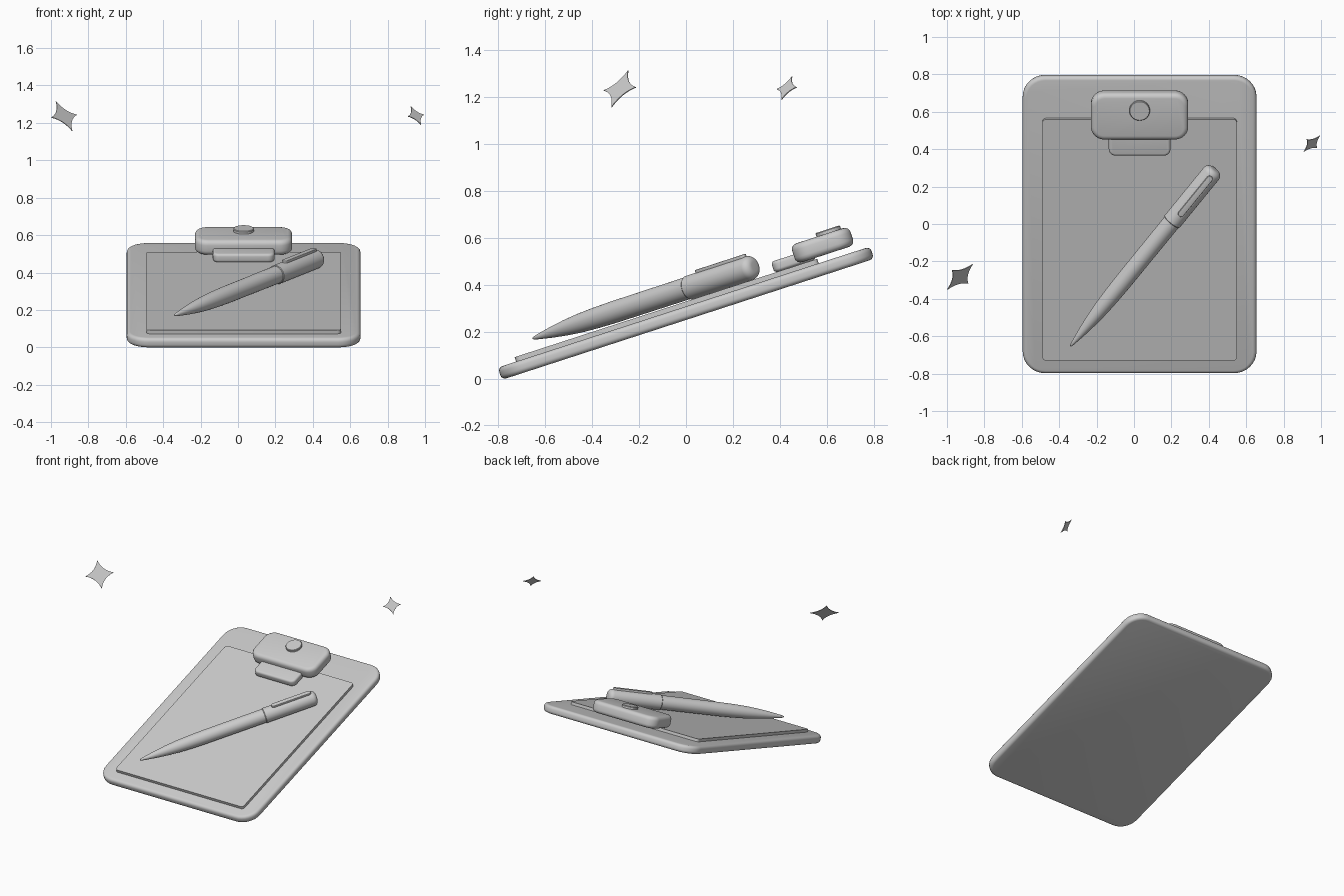
import bpy, bmesh, math
from mathutils import Matrix, Vector

if "Cube" in bpy.data.objects:
    bpy.data.objects.remove(bpy.data.objects["Cube"])

grey = bpy.data.materials.new("plain_grey")
grey.diffuse_color = (0.6, 0.6, 0.6, 1)
grey.use_nodes = True
grey.node_tree.nodes["Principled BSDF"].inputs["Base Color"].default_value = grey.diffuse_color

# Tilted frame shared by board, paper, clip and pen
TILT = Matrix.Translation((0.03, 0, 0.279)) @ Matrix.Rotation(math.radians(18), 4, 'X')


def finish(name, bm, matrix):
    bmesh.ops.recalc_face_normals(bm, faces=bm.faces)
    bm.transform(matrix)
    me = bpy.data.meshes.new(name)
    bm.to_mesh(me)
    bm.free()
    me.materials.append(grey)
    ob = bpy.data.objects.new(name, me)
    bpy.context.collection.objects.link(ob)
    bpy.ops.object.select_all(action='DESELECT')
    ob.select_set(True)
    bpy.context.view_layer.objects.active = ob
    bpy.ops.object.shade_smooth_by_angle(angle=math.radians(35))
    return ob


def plate(name, outline, z0, z1, bevel=0.0, matrix=TILT):
    """Extruded outline with softened rims."""
    bm = bmesh.new()
    face = bm.faces.new([bm.verts.new((x, y, z0)) for x, y in outline])
    ext = bmesh.ops.extrude_face_region(bm, geom=[face])
    top = [v for v in ext['geom'] if isinstance(v, bmesh.types.BMVert)]
    bmesh.ops.translate(bm, verts=top, vec=(0, 0, z1 - z0))
    bmesh.ops.recalc_face_normals(bm, faces=bm.faces)
    if bevel:
        rims = [e for e in bm.edges if abs(e.verts[0].co.z - e.verts[1].co.z) < 1e-6]
        bmesh.ops.bevel(bm, geom=rims, offset=bevel, segments=4, profile=0.5,
                        affect='EDGES', clamp_overlap=True)
    return finish(name, bm, matrix)


def rounded(x0, x1, y0, y1, r, n=8):
    pts = []
    corners = [(x1 - r, y1 - r), (x0 + r, y1 - r), (x0 + r, y0 + r), (x1 - r, y0 + r)]
    for k, (cx, cy) in enumerate(corners):
        for i in range(n + 1):
            a = (k + i / n) * math.pi / 2
            pts.append((cx + r * math.cos(a), cy + r * math.sin(a)))
    return pts


def lathe(name, profile, matrix, n=40):
    """Closed solid turned about z from (radius, height) pairs."""
    bm = bmesh.new()
    rings = [[bm.verts.new((r * math.cos(2 * math.pi * i / n),
                            r * math.sin(2 * math.pi * i / n), h)) for i in range(n)]
             for r, h in profile]
    for a, b in zip(rings, rings[1:]):
        for i in range(n):
            j = (i + 1) % n
            bm.faces.new((a[i], a[j], b[j], b[i]))
    bm.faces.new(rings[0])
    bm.faces.new(rings[-1])
    return finish(name, bm, matrix)


# Board and paper
plate("board", rounded(-0.625, 0.625, -0.835, 0.835, 0.12), -0.0275, 0.0275, 0.02)
plate("paper", rounded(-0.52, 0.52, -0.753, 0.604, 0.02, 5), 0.026, 0.0475)

# Clip: body, pressing tongue and round button
plate("clip_body", rounded(-0.26, 0.26, 0.513, 0.775, 0.07), 0.054, 0.138, 0.026)
plate("clip_tongue", rounded(-0.165, 0.165, 0.412, 0.60, 0.035), 0.0475, 0.096, 0.014)
lathe("clip_button", [(0.055, 0.13), (0.055, 0.150), (0.052, 0.154)],
      TILT @ Matrix.Translation((0, 0.685, 0)))

# Pen lying on the paper, local z running from tip to end
tip, end = Vector((-0.37, -0.655, 0.0995)), Vector((0.402, 0.34, 0.0995))
along = (end - tip).normalized()
pen = TILT @ Matrix.Translation(tip) @ along.to_track_quat('Z', 'Y').to_matrix().to_4x4()
lathe("pen_body", [(0.002, 0), (0.007, 0.008), (0.012, 0.035), (0.024, 0.11), (0.034, 0.19),
                   (0.041, 0.27), (0.045, 0.36), (0.047, 0.46), (0.048, 0.9)], pen)
cap = [(0.049, 0.885), (0.052, 0.889)]
for i in range(7):
    a = i / 6 * math.pi / 2
    cap.append((0.020 + 0.032 * math.cos(a), 1.228 + 0.032 * math.sin(a)))
lathe("pen_cap", cap, pen)

# Pen clip strip on top of the cap
turn = math.atan2(along.y, along.x)
clip_at = TILT @ Matrix.Translation((tip.x, tip.y, 0)) @ Matrix.Rotation(turn, 4, 'Z')
plate("pen_clip", rounded(0.95, 1.23, -0.016, 0.016, 0.0155, 5), 0.143, 0.163, 0.003, clip_at)


# Floating four-pointed sparkles facing the front right, from above
def sparkle(name, centre, size):
    right = Vector((0.7, 0.7, 0.07)).normalized()
    up = Vector((-0.35, 0.4, 0.75))
    up = (up - right * up.dot(right)).normalized()
    rot = Matrix((right, up, right.cross(up))).transposed().to_4x4()
    pts = []
    for k in range(4):
        a = Vector((math.cos(k * math.pi / 2), math.sin(k * math.pi / 2)))
        b = Vector((-a.y, a.x))
        c = (a + b) * 0.24
        for i in range(8):
            t = i / 8
            pts.append(tuple(size * (a * (1 - t) ** 2 + c * 2 * t * (1 - t) + b * t * t)))
    plate(name, pts, -0.002, 0.002, 0, Matrix.Translation(centre) @ rot)


sparkle("sparkle_large", (-0.93, -0.282, 1.236), 0.097)
sparkle("sparkle_small", (0.951, 0.43, 1.239), 0.061)
